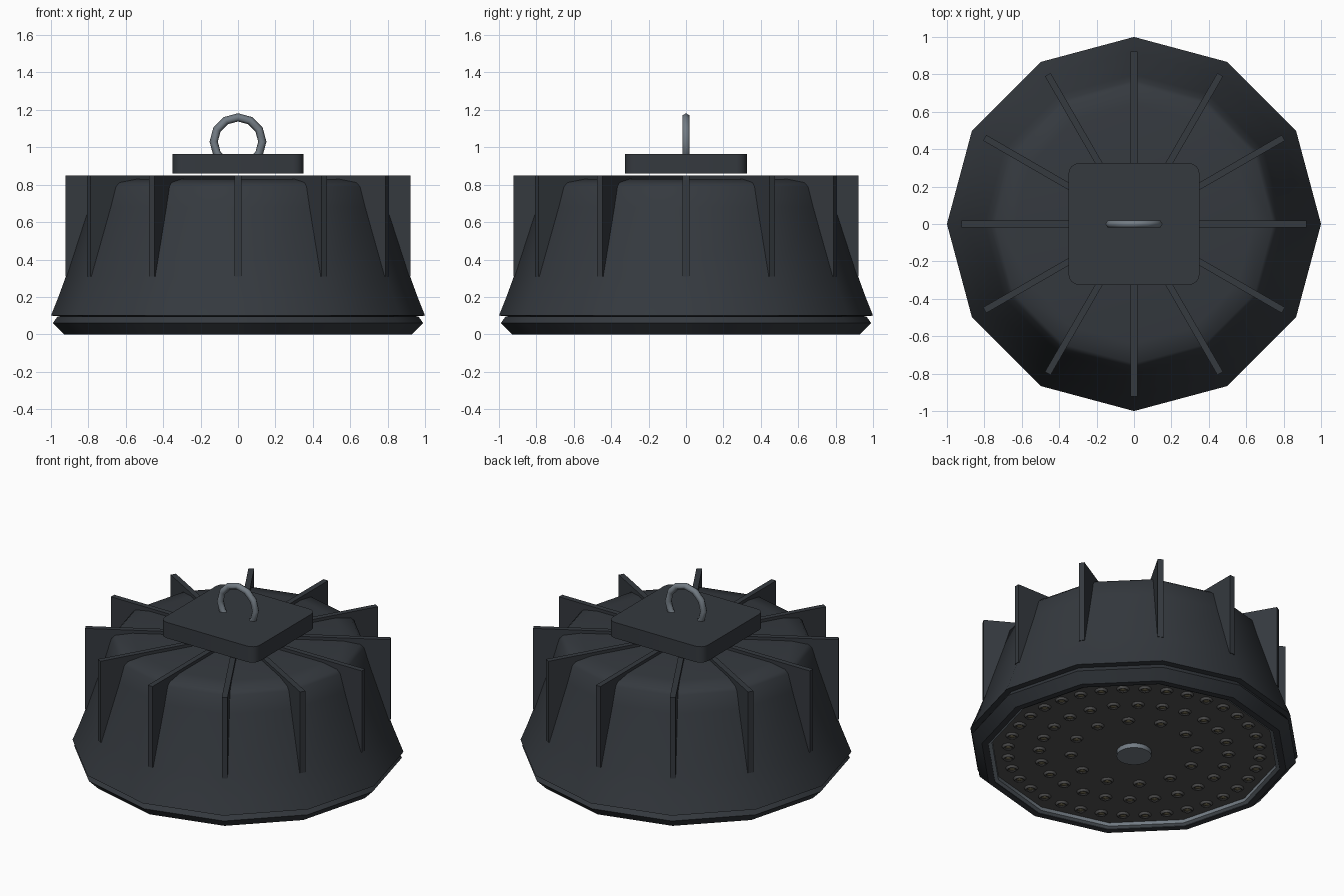
import bpy, bmesh
from math import pi, sin, cos, radians
from mathutils import Matrix, Vector

if "Cube" in bpy.data.objects:
    bpy.data.objects.remove(bpy.data.objects["Cube"])


def material(name, rgb):
    m = bpy.data.materials.new(name)
    m.diffuse_color = (*rgb, 1)
    m.use_nodes = True
    m.node_tree.nodes["Principled BSDF"].inputs["Base Color"].default_value = m.diffuse_color
    return m


DARK = material("dark_paint", (0.035, 0.041, 0.049))
STEEL = material("steel", (0.17, 0.20, 0.23))
PLATE = material("plate_grey", (0.085, 0.085, 0.085))
LENS = material("led_lens", (0.16, 0.14, 0.08))


def finish(bm, name, mat, angle=40):
    bmesh.ops.recalc_face_normals(bm, faces=bm.faces[:])
    me = bpy.data.meshes.new(name)
    bm.to_mesh(me)
    bm.free()
    ob = bpy.data.objects.new(name, me)
    bpy.context.collection.objects.link(ob)
    me.materials.append(mat)
    bpy.ops.object.select_all(action='DESELECT')
    ob.select_set(True)
    bpy.context.view_layer.objects.active = ob
    if angle:
        bpy.ops.object.shade_smooth_by_angle(angle=radians(angle))
    return ob


def add_lathe(bm, profile, n=12, loop=False, centre=(0, 0)):
    """Revolve (radius, z) points; open profiles get capped at both ends."""
    rings = [[bm.verts.new((centre[0] + r * cos(2 * pi * i / n),
                            centre[1] + r * sin(2 * pi * i / n), z))
              for i in range(n)] for r, z in profile]
    pairs = list(zip(rings, rings[1:])) + ([(rings[-1], rings[0])] if loop else [])
    for a, b in pairs:
        for i in range(n):
            j = (i + 1) % n
            bm.faces.new((a[i], a[j], b[j], b[i]))
    if not loop:
        bm.faces.new(rings[0])
        bm.faces.new(rings[-1])


def lathe(name, profile, mat, n=12, loop=False):
    bm = bmesh.new()
    add_lathe(bm, profile, n, loop)
    return finish(bm, name, mat)


# twelve-sided housing and the rim below it
lathe("housing", [(0.93, 0.095), (1.0, 0.1), (0.96, 0.2), (0.92, 0.31), (0.80, 0.68),
                  (0.768, 0.79), (0.745, 0.812), (0.64, 0.83)], DARK)
lathe("lower_rim", [(0.89, 0.0), (0.93, 0.0), (0.99, 0.06), (0.965, 0.095),
                    (0.89, 0.095)], DARK, loop=True)
lathe("lens_ring", [(0.868, 0.012), (0.892, 0.003), (0.892, 0.06), (0.868, 0.06)],
      STEEL, loop=True)
lathe("led_plate", [(0.88, 0.035), (0.88, 0.07)], PLATE)
lathe("centre_hub", [(0.105, 0.005), (0.105, 0.04)], STEEL, n=24)

# radial cooling fins
bm = bmesh.new()
for k in range(12):
    rot = Matrix.Rotation(k * pi / 6, 4, 'Z')
    outline = [(0.03, 0.815), (0.03, 0.85), (0.922, 0.85), (0.922, 0.31),
               (0.88, 0.31), (0.7, 0.8)]
    sides = [[bm.verts.new(rot @ Vector((r, y, z))) for r, z in outline]
             for y in (-0.0175, 0.0175)]
    for s in sides:
        bm.faces.new(s)
    for i in range(len(outline)):
        j = (i + 1) % len(outline)
        bm.faces.new((sides[0][i], sides[0][j], sides[1][j], sides[1][i]))
finish(bm, "cooling_fins", DARK, 0)

# driver box with rounded upright edges
bm = bmesh.new()
bmesh.ops.create_cube(bm, size=1, matrix=Matrix.Translation((0, 0, 0.9125))
                      @ Matrix.Diagonal((0.70, 0.65, 0.105, 1)))
upright = [e for e in bm.edges if abs(e.verts[0].co.z - e.verts[1].co.z) > 0.05]
bmesh.ops.bevel(bm, geom=upright, offset=0.055, segments=4, profile=0.5, affect='EDGES')
finish(bm, "driver_box", DARK)

# hanging ring
bpy.ops.mesh.primitive_torus_add(major_radius=0.130, minor_radius=0.022,
                                 major_segments=12, minor_segments=6,
                                 location=(0, 0, 1.03), rotation=(pi / 2, 0, 0))
ring = bpy.context.object
ring.name = "hanging_ring"
ring.data.materials.append(STEEL)
bpy.ops.object.shade_smooth_by_angle(angle=radians(65))

# three circles of LEDs, each a collar with a lens inside
collars, lenses = bmesh.new(), bmesh.new()
for radius, count in ((0.38, 12), (0.57, 24), (0.76, 36)):
    for k in range(count):
        a = 2 * pi * (k + 0.5) / count
        c = (radius * cos(a), radius * sin(a))
        add_lathe(collars, [(0.022, 0.025), (0.03, 0.022), (0.04, 0.036), (0.022, 0.036)],
                  12, True, c)
        add_lathe(lenses, [(0.008, 0.024), (0.022, 0.031), (0.022, 0.036)], 10, False, c)
finish(collars, "led_collars", PLATE)
finish(lenses, "led_lenses", LENS)
